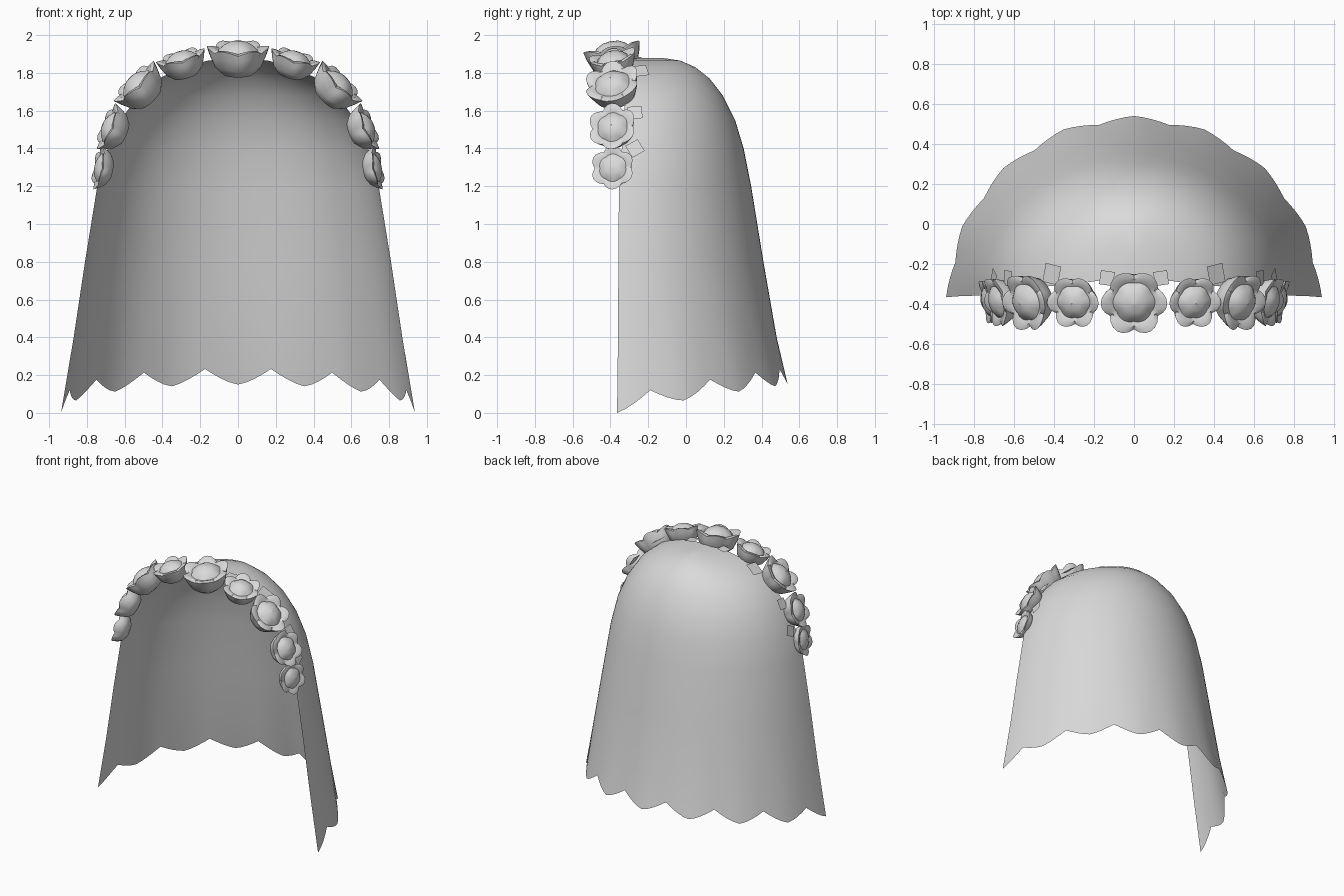
import bpy, bmesh, math
from mathutils import Matrix, Vector

if "Cube" in bpy.data.objects:
    bpy.data.objects.remove(bpy.data.objects["Cube"])

grey = bpy.data.materials.new("pale grey")
grey.diffuse_color = (0.7, 0.7, 0.7, 1)
grey.use_nodes = True
grey.node_tree.nodes["Principled BSDF"].inputs["Base Color"].default_value = grey.diffuse_color


def make(name, bm, smooth=None):
    bmesh.ops.remove_doubles(bm, verts=bm.verts, dist=0.0005)
    me = bpy.data.meshes.new(name)
    bm.to_mesh(me)
    bm.free()
    me.materials.append(grey)
    ob = bpy.data.objects.new(name, me)
    bpy.context.collection.objects.link(ob)
    if smooth:
        bpy.ops.object.select_all(action='DESELECT')
        ob.select_set(True)
        bpy.context.view_layer.objects.active = ob
        bpy.ops.object.shade_smooth_by_angle(angle=math.radians(smooth))
    return ob


def bridge(bm, rings, closed):
    for a, b in zip(rings, rings[1:]):
        n = len(a)
        for i in range(n if closed else n - 1):
            j = (i + 1) % n
            bm.faces.new((a[i], a[j], b[j], b[i]))


# Veil: half-elliptical rings (height, half width, front y, back y)
LEVELS = [(0.0, .925, -.365, .555), (.4, .87, -.36, .48), (.8, .81, -.358, .41),
          (1.2, .745, -.355, .345), (1.4, .69, -.34, .305), (1.55, .62, -.33, .26),
          (1.68, .53, -.32, .195), (1.77, .42, -.31, .125), (1.83, .29, -.30, .05),
          (1.865, .16, -.28, -.03), (1.88, 0, -.27, -.13)]
SEG = 64
bm = bmesh.new()
rings = []
for k, (z, w, yf, yb) in enumerate(LEVELS):
    ring = []
    for i in range(SEG + 1):
        th = math.pi * (i / SEG - .5)          # 0 at the centre back
        zz, ww, bb = z, w, yb
        if k == 0:                             # scalloped hem
            u = th / (math.pi / 8)
            u = 2 * abs(u - round(u))
            zz = .15 - .15 * (2 * th / math.pi) ** 2 + .085 * u ** 1.4
            f = zz / .4
            flare = .012 * (1 - u)
            ww = w + (LEVELS[1][1] - w) * f + flare
            bb = yb + (LEVELS[1][3] - yb) * f + flare
        ring.append(bm.verts.new((ww * math.sin(th), yf + (bb - yf) * math.cos(th), zz)))
    rings.append(ring)
bridge(bm, rings, False)
make("veil", bm, 60)

# Flower: lathed bowl with petal rim and a domed bud (radius, height, petal waviness)
PROFILE = [(.02, -.75, 0), (.5, -.68, 0), (.78, -.4, .02), (.93, 0, .05), (1.0, .28, .09),
           (.84, .30, .06), (.66, .2, .02), (.5, .38, 0), (.28, .5, 0), (.01, .54, 0)]


def flower(name, x, z, radius, tilt, depth, petals=6):
    bm = bmesh.new()
    rings = []
    for r, h, wave in PROFILE:
        ring = []
        for i in range(36):
            a = math.tau * i / 36
            p = abs(math.cos(petals * a / 2)) * 2 - 1.2
            ring.append(bm.verts.new((radius * (r + wave * p) * math.cos(a),
                                      radius * (r + wave * p) * math.sin(a),
                                      radius * depth * (h + wave * p))))
        rings.append(ring)
    bridge(bm, rings, True)
    bm.transform(Matrix.Translation((x, -.385, z)) @ Matrix.Rotation(math.radians(tilt), 4, 'Y')
                 @ Matrix.Rotation(math.radians(12), 4, 'X'))
    make(name, bm, 40)


# Leaf: small flat square tucked behind the flowers
def leaf(name, x, y, z, size, tilt, turn):
    bm = bmesh.new()
    bmesh.ops.create_grid(bm, x_segments=1, y_segments=1, size=size / 2)
    bm.transform(Matrix.Translation((x, y, z)) @ Matrix.Rotation(math.radians(tilt), 4, 'Y')
                 @ Matrix.Rotation(math.radians(turn), 4, 'Z'))
    make(name, bm)


# Garland, mirrored from side to side
flower("centre_flower", 0, 1.89, .155, 0, .95)
for side, s in (("right", 1), ("left", -1)):
    for i, (x, z, r, t, d) in enumerate([(.295, 1.855, .125, 16, .9), (.52, 1.725, .14, 45, .95),
                                         (.665, 1.505, .122, 68, .85), (.72, 1.295, .11, 80, .65)]):
        flower(f"{side}_flower_{i + 1}", s * x, z, r, s * t, d)
    for i, (x, y, z, size, t, a) in enumerate([(.135, -.27, 1.88, .07, 5, 8), (.41, -.25, 1.81, .095, 35, 12),
                                               (.63, -.27, 1.59, .075, 60, 5), (.70, -.27, 1.4, .075, 72, 30)]):
        leaf(f"{side}_leaf_{i + 1}", s * x, y, z, size, s * t, s * a)
